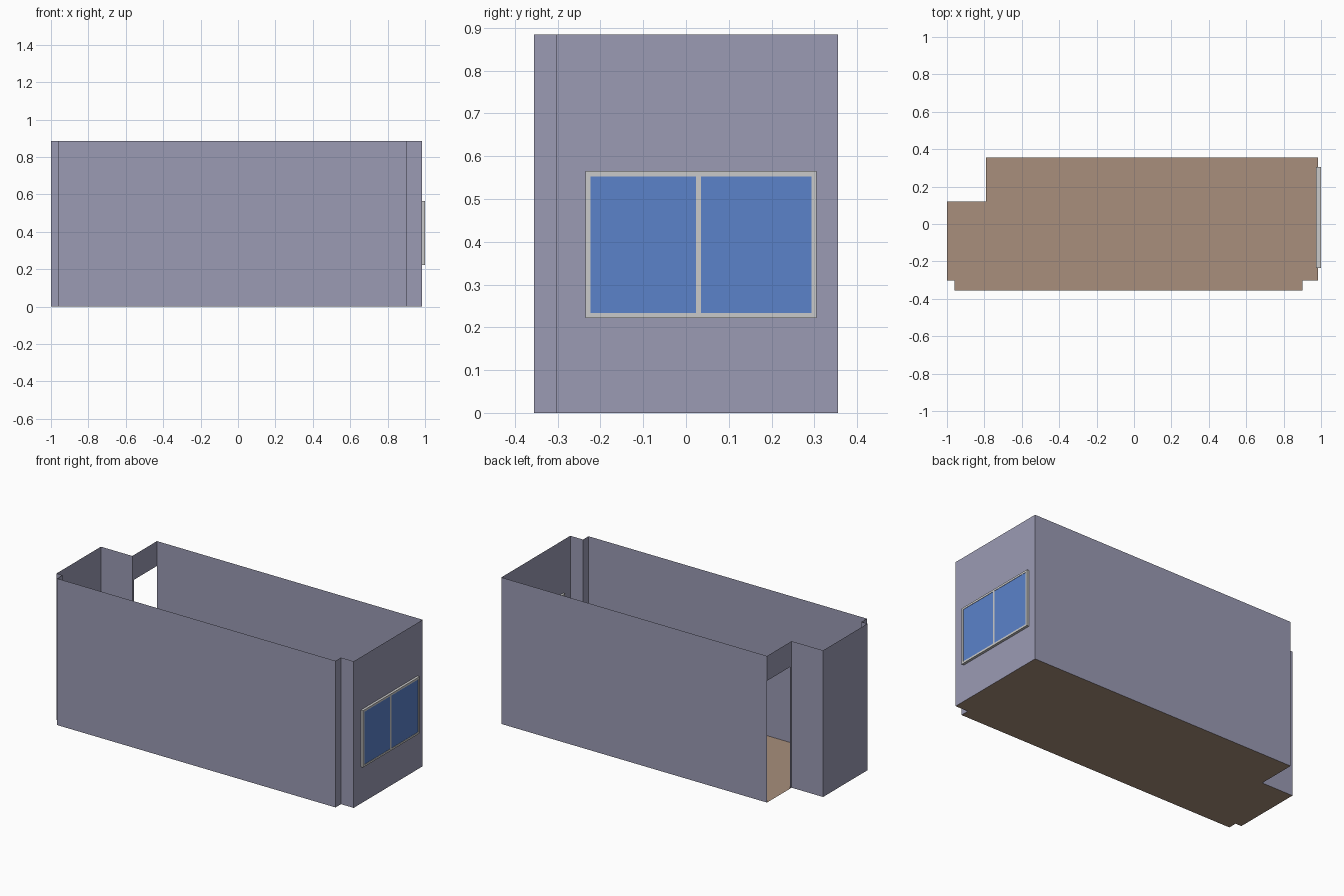
import bpy, bmesh

if "Cube" in bpy.data.objects:
    bpy.data.objects.remove(bpy.data.objects["Cube"])

H = 0.885           # wall height
DOOR_H = 0.735      # door opening height
DOOR_Y = 0.138      # door jamb position

# Floor outline, counter-clockwise; the last-but-one edge holds the door
OUTLINE = [(-1, 0.12), (-1, -0.303), (-0.96, -0.303), (-0.96, -0.355),
           (0.90, -0.355), (0.90, -0.303), (0.985, -0.303), (0.985, 0.355),
           (-0.79, 0.355), (-0.79, 0.12)]


def material(name, rgb):
    m = bpy.data.materials.new(name)
    lin = [((c / 255 + 0.055) / 1.055) ** 2.4 for c in rgb]
    m.diffuse_color = (*lin, 1)
    m.use_nodes = True
    m.node_tree.nodes["Principled BSDF"].inputs["Base Color"].default_value = m.diffuse_color
    return m


def make_object(name, bm, mat):
    me = bpy.data.meshes.new(name)
    bm.to_mesh(me)
    bm.free()
    me.materials.append(mat)
    ob = bpy.data.objects.new(name, me)
    bpy.context.collection.objects.link(ob)
    return ob


def add_box(bm, lo, hi):
    vs = bmesh.ops.create_cube(bm, size=1)["verts"]
    for v in vs:
        v.co = [hi[i] if v.co[i] > 0 else lo[i] for i in range(3)]


def add_panel(bm, a, b, z0, z1):
    bm.faces.new([bm.verts.new(p) for p in
                  ((*a, z0), (*b, z0), (*b, z1), (*a, z1))])


wall_mat = material("wall grey", (155, 155, 180))
floor_mat = material("floor tan", (168, 143, 124))
frame_mat = material("frame grey", (202, 202, 202))
glass_mat = material("glass blue", (91, 130, 202))

# Floor sheet
bm = bmesh.new()
bm.faces.new([bm.verts.new((x, y, 0)) for x, y in OUTLINE])
make_object("floor", bm, floor_mat)

# Thin walls around the outline, with the doorway left open
bm = bmesh.new()
for i, a in enumerate(OUTLINE):
    b = OUTLINE[(i + 1) % len(OUTLINE)]
    if i == 8:
        jamb = (a[0], DOOR_Y)
        add_panel(bm, a, jamb, DOOR_H, H)   # lintel
        add_panel(bm, jamb, b, 0, H)        # jamb
    else:
        add_panel(bm, a, b, 0, H)
bmesh.ops.remove_doubles(bm, verts=bm.verts, dist=1e-5)
make_object("walls", bm, wall_mat)

# Window frame: outer rails and centre mullion through the right wall
Y0, Y1, Z0, Z1, T = -0.235, 0.305, 0.222, 0.565, 0.012
X0, X1 = 0.972, 1.0
bm = bmesh.new()
for z in (Z0, Z1 - T):
    add_box(bm, (X0, Y0, z), (X1, Y1, z + T))
for y in (Y0, 0.023, Y1 - T):
    add_box(bm, (X0, y, Z0 + T), (X1, y + T, Z1 - T))
make_object("window_frame", bm, frame_mat)

# Two glass panes
bm = bmesh.new()
for ya, yb in ((Y0 + T, 0.023), (0.023 + T, Y1 - T)):
    add_box(bm, (X0 + 0.002, ya, Z0 + T), (X1 - 0.002, yb, Z1 - T))
make_object("window_glass", bm, glass_mat)
